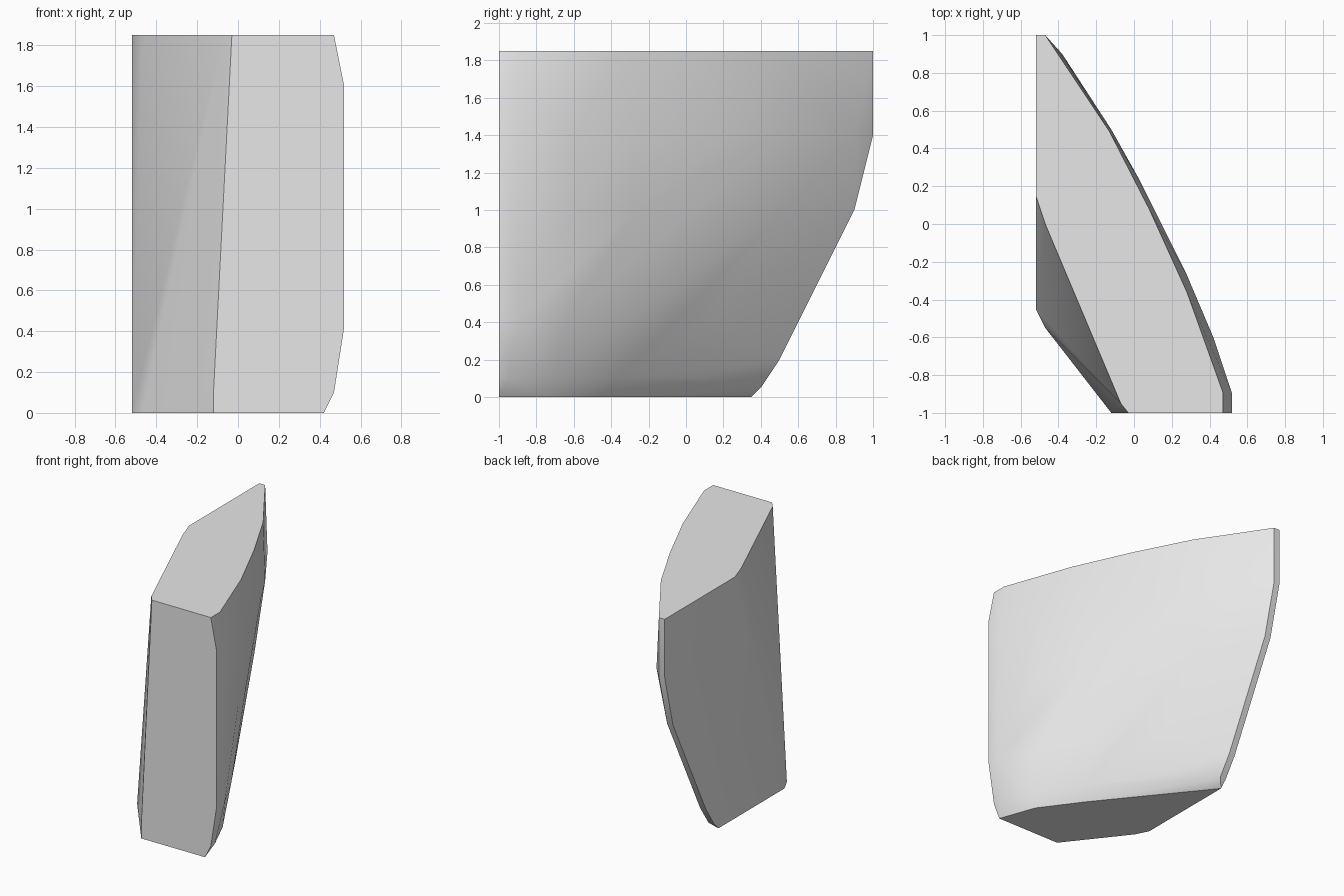
import bpy
import bmesh
import math

default_cube = bpy.data.objects.get("Cube")
if default_cube:
    bpy.data.objects.remove(default_cube, do_unlink=True)


def make_material(name, colour):
    material = bpy.data.materials.new(name)
    material.use_nodes = True
    material.diffuse_color = colour
    shader = next(n for n in material.node_tree.nodes if n.type == "BSDF_PRINCIPLED")
    shader.inputs["Base Color"].default_value = colour
    return material


def level(height, outline):
    """Place a plan outline at one height."""
    return [(x, y, height) for x, y in outline]


def convex_block(name, points, material):
    """Wrap the sections in one tight convex skin and shade it smoothly."""
    mesh = bpy.data.meshes.new(name)
    bm = bmesh.new()
    for point in points:
        bm.verts.new(point)
    result = bmesh.ops.convex_hull(bm, input=bm.verts[:])
    inner = set(result["geom_interior"] + result["geom_unused"])
    loose = [v for v in inner if isinstance(v, bmesh.types.BMVert) and v.is_valid]
    bmesh.ops.delete(bm, geom=loose, context="VERTS")
    bmesh.ops.dissolve_limit(bm, angle_limit=math.radians(0.5),
                             verts=bm.verts[:], edges=bm.edges[:])
    bmesh.ops.recalc_face_normals(bm, faces=bm.faces[:])
    bm.to_mesh(mesh)
    bm.free()
    mesh.materials.append(material)
    block = bpy.data.objects.new(name, mesh)
    bpy.context.collection.objects.link(block)
    bpy.ops.object.select_all(action="DESELECT")
    block.select_set(True)
    bpy.context.view_layer.objects.active = block
    bpy.ops.object.shade_smooth_by_angle(angle=math.radians(30))
    return block


flat_side, strip_edge = -.52, -.47
top = 1.85

# Curved outer side, section by section from the top down
points = level(top, [(-.13, .49), (.08, .08), (.28, -.36), (.47, -.89), (.47, -1)])
points += level(1.6, [(.52, -1), (.52, -.9)])
points += level(1.4, [(-.38, .9), (-.12, .5), (.02, .25), (.28, -.27), (.42, -.6)])
points += level(1, [(-.2, .52), (0, .2), (.26, -.27), (.42, -.6)])
points += level(.42, [(-.13, .16), (.19, -.3), (.39, -.64), (.52, -.9), (.52, -1)])
points += level(.1, [(-.16, .03), (.14, -.37), (.36, -.7), (.47, -.95), (.47, -1)])
points += level(0, [(strip_edge, .28), (-.2, -.06), (.1, -.42), (.32, -.72), (.42, -1)])

# Narrow rear strip beside the flat side
for height, back in [(top, 1), (1.4, 1), (1, .9), (.2, .5), (.05, .4)]:
    points += level(height, [(flat_side, back), (strip_edge, back)])
points += level(0, [(flat_side, .35)])

# Leaning inner side, running from the flat side to the front face
points += level(top, [(flat_side, .15), (strip_edge, 0), (-.07, -.95), (-.03, -1)])
points += level(.1, [(-.12, -1)])
points += level(0, [(flat_side, -.45), (strip_edge, -.55), (-.12, -1)])

grey = make_material("light grey", (.8, .8, .8, 1))
convex_block("curved_block", points, grey)
